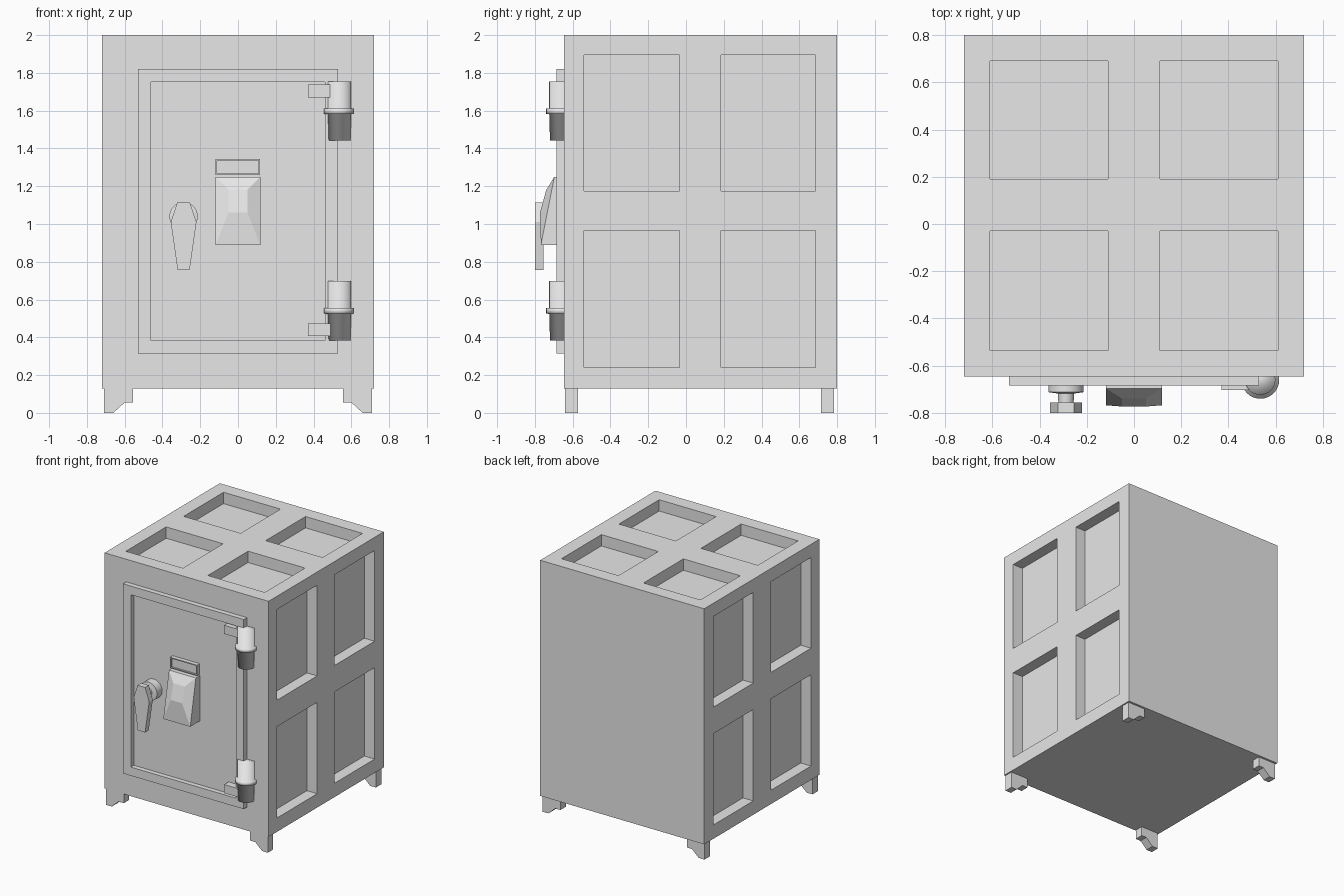
import bpy, bmesh, math
from mathutils import Vector, Matrix

cube = bpy.data.objects.get("Cube")
if cube:
    bpy.data.objects.remove(cube, do_unlink=True)

GREY = (0.8, 0.8, 0.8, 1)
metal = bpy.data.materials.new("light_grey")
metal.use_nodes = True
metal.diffuse_color = GREY
metal.node_tree.nodes["Principled BSDF"].inputs["Base Color"].default_value = GREY


def finish(name, bm):
    bmesh.ops.recalc_face_normals(bm, faces=bm.faces)
    mesh = bpy.data.meshes.new(name)
    bm.to_mesh(mesh)
    bm.free()
    mesh.materials.append(metal)
    obj = bpy.data.objects.new(name, mesh)
    bpy.context.collection.objects.link(obj)
    return obj


def add_box(bm, lo, hi):
    lo, hi = Vector(lo), Vector(hi)
    mat = Matrix.Translation((lo + hi) / 2) @ Matrix.Diagonal((*(hi - lo), 1))
    bmesh.ops.create_cube(bm, size=1, matrix=mat)


def box(name, lo, hi):
    bm = bmesh.new()
    add_box(bm, lo, hi)
    return finish(name, bm)


def framed_box(name, lo, hi, border, depth):
    """Box whose front face is sunk inside a raised border."""
    bm = bmesh.new()
    add_box(bm, lo, hi)
    bm.normal_update()
    front = min(bm.faces, key=lambda f: f.normal.y)
    bmesh.ops.inset_region(bm, faces=[front], thickness=border)
    bmesh.ops.inset_individual(bm, faces=[front], thickness=0)
    bmesh.ops.translate(bm, verts=front.verts[:], vec=(0, depth, 0))
    return finish(name, bm)


def prism(name, outline, y0, y1):
    """Extrude an x-z outline along y."""
    bm = bmesh.new()
    face = bm.faces.new([bm.verts.new((x, y0, z)) for x, z in outline])
    ext = bmesh.ops.extrude_face_region(bm, geom=[face], use_keep_orig=True)
    moved = [v for v in ext["geom"] if isinstance(v, bmesh.types.BMVert)]
    bmesh.ops.translate(bm, verts=moved, vec=(0, y1 - y0, 0))
    return finish(name, bm)


def lathe(name, profile, place, sides=32):
    """Turn a (radius, height) profile about local z, with flat end caps."""
    bm = bmesh.new()
    rings = []
    for r, h in profile:
        angles = [math.tau * i / sides for i in range(sides)]
        rings.append([bm.verts.new((r * math.cos(a), r * math.sin(a), h)) for a in angles])
    for a, b in zip(rings, rings[1:]):
        for i in range(sides):
            j = (i + 1) % sides
            bm.faces.new((a[i], a[j], b[j], b[i]))
    bm.faces.new(rings[0])
    bm.faces.new(rings[-1])
    bm.transform(place)
    return finish(name, bm)


# Body with sunken panels on the top and both sides
body = box("body", (-0.72, -0.645, 0.13), (0.72, 0.8, 2))
DEPTH = 0.09
bm = bmesh.new()
for y0, y1 in ((-0.54, -0.035), (0.185, 0.685)):
    for s in (-1, 1):
        for z0, z1 in ((0.24, 0.965), (1.175, 1.895)):
            xs = sorted((s * (0.72 - DEPTH), s * 0.8))
            add_box(bm, (xs[0], y0, z0), (xs[1], y1, z1))
        xs = sorted((s * 0.11, s * 0.61))
        add_box(bm, (xs[0], y0 + 0.005, 2 - DEPTH), (xs[1], y1 + 0.005, 2.1))
cutter = finish("panel_cutter", bm)
cutter.hide_render = True
mod = body.modifiers.new("panels", "BOOLEAN")
mod.operation = "DIFFERENCE"
mod.solver = "EXACT"
mod.object = cutter
bpy.context.view_layer.objects.active = body
bpy.ops.object.modifier_apply(modifier=mod.name)
bpy.data.objects.remove(cutter, do_unlink=True)

# Feet
foot = ((0.71, 0.13), (0.71, 0), (0.66, 0), (0.6, 0.055), (0.555, 0.055), (0.555, 0.13))
for side, s in (("left", 1), ("right", -1)):
    for end, y in (("front", -0.64), ("back", 0.715)):
        prism(f"{end}_{side}_foot", [(s * x, z) for x, z in foot], y, y + 0.068)

# Door and label holder
framed_box("door", (-0.53, -0.685, 0.315), (0.53, -0.6, 1.82), 0.097, 0.038)
framed_box("label_holder", (-0.12, -0.68, 1.26), (0.117, -0.64, 1.345), 0.011, 0.012)

# Lock housing: a wedge with a raised centre pad
bm = bmesh.new()


def row(half, y, z):
    return [bm.verts.new((sx * half, y, z)) for sx in (-1, 1)]


back_top, back_low = row(0.118, -0.64, 1.25), row(0.118, -0.64, 0.89)
top, low = row(0.118, -0.697, 1.25), row(0.118, -0.768, 0.89)
pad_top, pad_low = row(0.05, -0.74, 1.18), row(0.05, -0.773, 1.06)
for a, b in ((back_top, top), (top, pad_top), (pad_top, pad_low),
             (pad_low, low), (low, back_low), (back_low, back_top)):
    bm.faces.new((a[0], a[1], b[1], b[0]))
for i in (0, 1):
    bm.faces.new((top[i], pad_top[i], pad_low[i], low[i]))
    bm.faces.new((back_top[i], top[i], low[i], back_low[i]))
finish("lock_housing", bm)

# Handle: round base with a stem, and a tapered lever
HX = -0.288
facing = Matrix.Translation((HX, -0.64, 1.04)) @ Matrix.Rotation(math.pi / 2, 4, "X")
base = lathe("handle_base", ((0.075, 0), (0.075, 0.072), (0.035, 0.078),
                             (0.032, 0.12)), facing)
base.select_set(True)
bpy.context.view_layer.objects.active = base
bpy.ops.object.shade_smooth_by_angle(angle=math.radians(35))
half = ((0.033, 1.115), (0.068, 1.01), (0.032, 0.757))
prism("handle_lever", [(HX + x, z) for x, z in half]
      + [(HX - x, z) for x, z in reversed(half)], -0.8, -0.755)

# Hinges with collars, and the brackets that hold them
hinge = ((0.06, 0), (0.064, 0.14), (0.08, 0.142), (0.08, 0.17), (0.064, 0.172), (0.064, 0.313))
for name, z, bracket_z in (("upper", 1.441, 1.67), ("lower", 0.384, 0.406)):
    pin = lathe(f"{name}_hinge", hinge, Matrix.Translation((0.535, -0.66, z)))
    pin.data.shade_smooth()
    box(f"{name}_hinge_bracket", (0.37, -0.702, bracket_z), (0.49, -0.64, bracket_z + 0.068))
